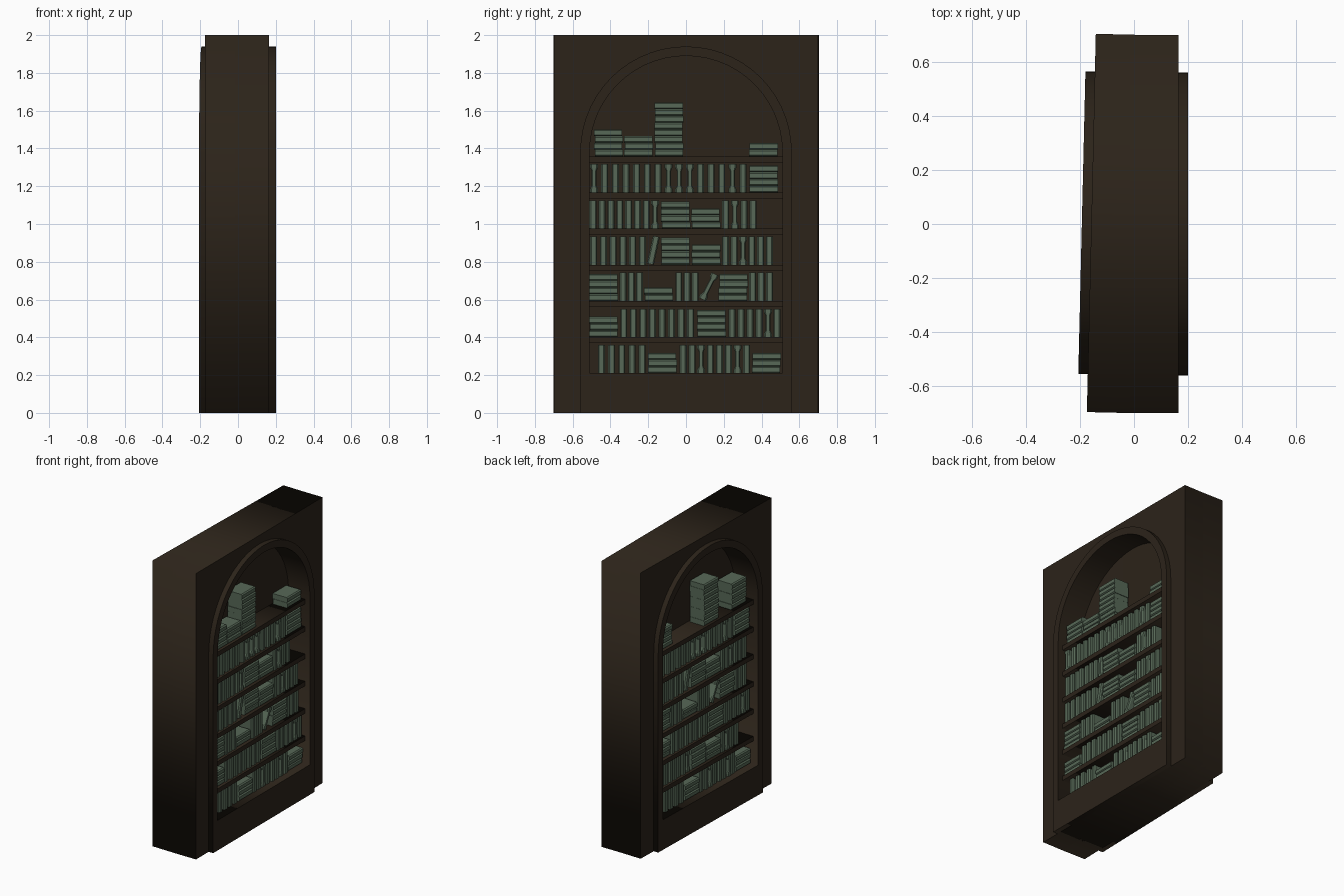
import bpy, bmesh, math, random
from mathutils import Matrix

if "Cube" in bpy.data.objects:
    bpy.data.objects.remove(bpy.data.objects["Cube"])

random.seed(4)
T, H, D = 0.0365, 0.15, 0.115          # book thickness, height, depth
FLOOR, PITCH, NICHE, SPRING = 0.21, 0.1913, 0.51, 1.38


def material(name, rgb):
    m = bpy.data.materials.new(name)
    m.diffuse_color = (*rgb, 1)
    m.use_nodes = True
    m.node_tree.nodes["Principled BSDF"].inputs["Base Color"].default_value = m.diffuse_color
    return m


WOOD = material("dark_wood", (0.025, 0.017, 0.010))
BOOK = material("green_cover", (0.095, 0.14, 0.095))


def add(name, mesh, matrix):
    ob = bpy.data.objects.new(name, mesh)
    bpy.context.collection.objects.link(ob)
    ob.matrix_world = matrix
    return ob


def arch(r, bottom, n=28):
    pts = [(-r, bottom), (r, bottom)]
    return pts + [(r * math.cos(math.pi * i / n), SPRING + r * math.sin(math.pi * i / n))
                  for i in range(n + 1)]


def plate(name, outlines, x0, x1):
    """Extrude y/z outlines (the second is a hole) from x0 to x1."""
    cu = bpy.data.curves.new(name, 'CURVE')
    cu.dimensions, cu.fill_mode = '2D', 'BOTH'
    cu.extrude = (x1 - x0) / 2
    for pts in outlines:
        sp = cu.splines.new('POLY')
        sp.points.add(len(pts) - 1)
        for p, (u, v) in zip(sp.points, pts):
            p.co = (u, v, 0, 1)
        sp.use_cyclic_u = True
    tmp = bpy.data.objects.new(name + "_outline", cu)
    bpy.context.collection.objects.link(tmp)
    bpy.context.view_layer.update()
    dg = bpy.context.evaluated_depsgraph_get()
    me = bpy.data.meshes.new_from_object(tmp.evaluated_get(dg))
    bpy.data.objects.remove(tmp)
    mid = (x0 + x1) / 2
    me.transform(Matrix(((0, 0, 1, mid), (1, 0, 0, 0), (0, 1, 0, 0), (0, 0, 0, 1))))
    bm = bmesh.new()
    bm.from_mesh(me)
    bmesh.ops.remove_doubles(bm, verts=bm.verts, dist=1e-5)
    bmesh.ops.recalc_face_normals(bm, faces=bm.faces)
    bm.to_mesh(me)
    bm.free()
    me.materials.clear()
    me.materials.append(WOOD)
    return me


def rect(y0, y1, z0, z1):
    return [(y0, z0), (y1, z0), (y1, z1), (y0, z1)]


def loft_book(name, levels):
    """Book with a bevelled spine; levels are (height fraction, width scale)."""
    bm = bmesh.new()
    section = [(-D, -.5), (-.008, -.5), (0, -.32), (0, .32), (-.008, .5), (-D, .5)]
    rings = [[bm.verts.new((x, y * T * s, (f - .5) * H)) for x, y in section]
             for f, s in levels]
    for a, b in zip(rings, rings[1:]):
        for i in range(6):
            j = (i + 1) % 6
            bm.faces.new((a[i], a[j], b[j], b[i]))
    bm.faces.new(rings[0])
    bm.faces.new(rings[-1])
    bmesh.ops.recalc_face_normals(bm, faces=bm.faces)
    me = bpy.data.meshes.new(name)
    bm.to_mesh(me)
    bm.free()
    me.materials.append(BOOK)
    return me


# shared part meshes
frame = plate("case_frame", [rect(-.7, .7, 0, 2), arch(NICHE, FLOOR)], 0.02, 0.165)
back = plate("case_back", [rect(-.7, .7, 0, 2)], -0.015, 0.02)
trim = plate("arch_trim", [arch(.56, 0), arch(NICHE, FLOOR)], 0.165, 0.2)
shelf = plate("shelf", [rect(-NICHE, NICHE, -.032, 0)], 0.02, 0.163)
plain = loft_book("book", [(0, 1), (1, 1)])
waisted = loft_book("waisted_book", [(0, 1.15), (.12, 1.15), (.24, .7), (.76, .7), (.88, 1.15), (1, 1.15)])

# rows: (y start, y end, contents); digit = flat stack, b/o = upright plain/waisted, / % = leaning
ROWS = [
    [(-.475, -.205, "bbbbb"), (-.205, -.045, "3"), (-.04, .345, "bbobbbob"), (.345, .505, "3")],
    [(-.515, -.355, "3"), (-.355, .05, "bbbbbbbb"), (.055, .215, "4"), (.22, .505, "bbbbob")],
    [(-.515, -.355, "4"), (-.355, -.225, "bbb"), (-.225, -.065, "2"), (-.06, .07, "bbb"),
     (.07, .17, "%"), (.17, .33, "4"), (.33, .465, "bbb")],
    [(-.515, -.205, "bbbbbb"), (-.205, -.14, "/"), (-.135, .025, "4"), (.025, .185, "3"), (.185, .465, "bbobbb")],
    [(-.515, -.14, "bbbbbbbo"), (-.135, .025, "4"), (.025, .185, "3"), (.185, .38, "bobb")],
    [(-.515, .33, "obbbbbbooobbbob"), (.33, .49, "4")],
]
TOP_A = [(-.49, -.33, "4"), (-.33, -.17, "3"), (-.17, -.01, "8"), (.33, .49, "2")]
TOP_B = [(-.49, -.33, "4"), (.0, .16, "8"), (.3, .46, "5")]


def fill_row(side, base, row):
    def put(mesh, y, z, ang):
        x = 0.148 + random.uniform(-.003, .003)
        add(mesh.name, mesh, side @ Matrix.Translation((x, y, z)) @ Matrix.Rotation(ang, 4, 'X'))

    for y0, y1, items in row:
        step = (y1 - y0) / len(items)
        for i, c in enumerate(items):
            y = y0 + (i + .5) * step
            if c.isdigit():
                for k in range(int(c)):
                    put(plain, y + random.uniform(-.003, .003), base + (k + .5) * T * .98, math.pi / 2)
            elif c in "bo":
                put(plain if c == "b" else waisted, y, base + H / 2, 0)
            else:
                ang = math.radians(-12 if c == "/" else -27)
                h = H / 2 * math.cos(ang) + T / 2 * math.sin(-ang)
                put(plain if c == "/" else waisted, y, base + h, ang)


def build_side(side, rows):
    # case, arch trim, shelves and books of one face
    for me in (frame, back, trim):
        add(me.name, me, side)
    for k, row in enumerate(rows):
        z = FLOOR + k * PITCH
        if k:
            add("shelf", shelf, side @ Matrix.Translation((0, 0, z)))
        fill_row(side, z, row)


build_side(Matrix.Identity(4), ROWS + [TOP_A])
# rear half: turned round and set slightly askew
askew = Matrix.Translation((.007, 0, 0)) @ Matrix.Rotation(math.radians(180 - 1.35), 4, 'Z')
build_side(askew, [ROWS[i] for i in (0, 4, 1, 2, 3, 5)] + [TOP_B])
